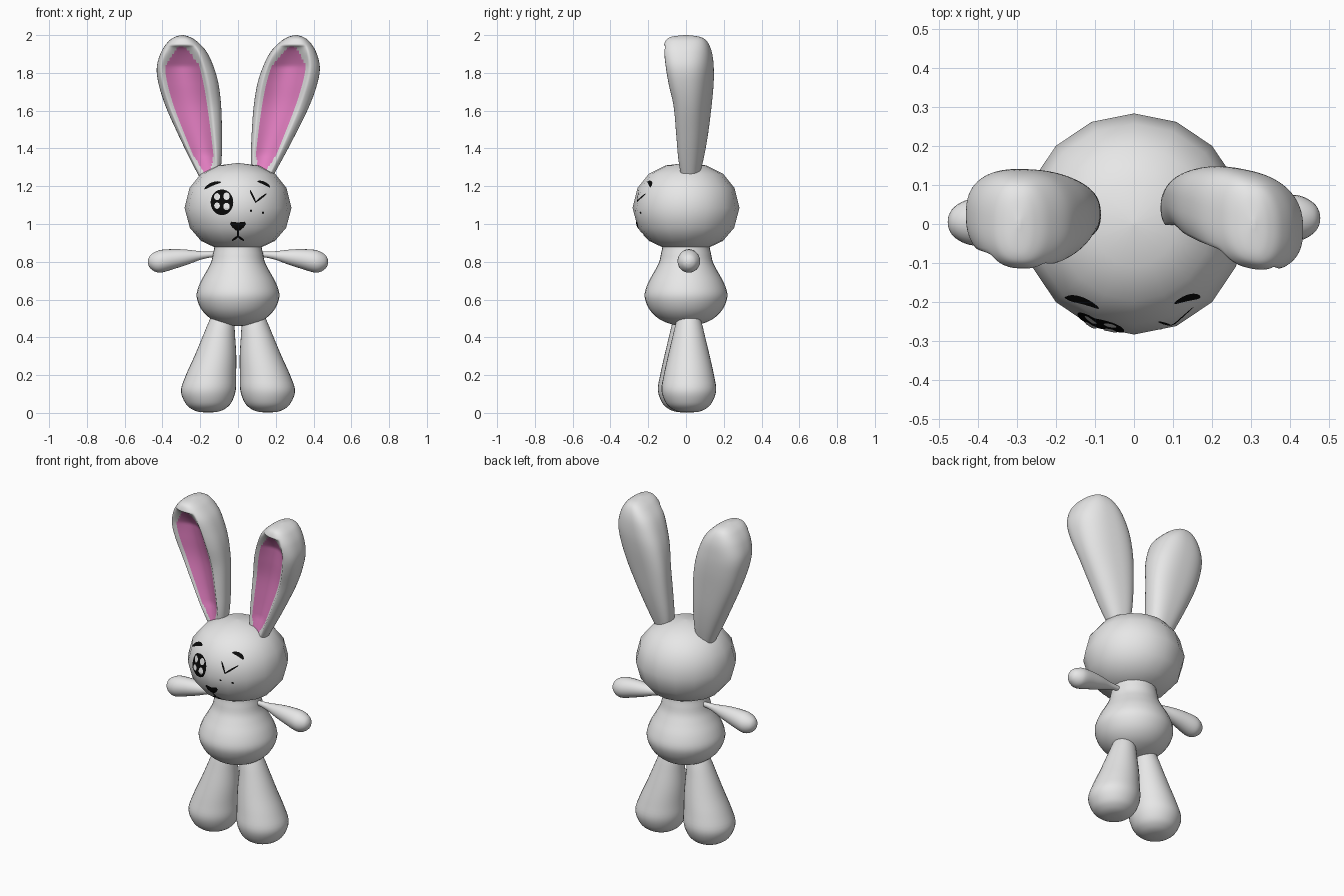
import bpy, bmesh, math
from mathutils import Vector
from mathutils.bvhtree import BVHTree

if "Cube" in bpy.data.objects:
    bpy.data.objects.remove(bpy.data.objects["Cube"])


def material(name, rgb):
    m = bpy.data.materials.new(name)
    m.diffuse_color = (*rgb, 1)
    m.use_nodes = True
    m.node_tree.nodes["Principled BSDF"].inputs["Base Color"].default_value = m.diffuse_color
    return m


GREY = material("pale grey", (0.8, 0.8, 0.8))
PINK = material("ear pink", (0.80, 0.22, 0.56))
BLACK = material("black", (0.003, 0.003, 0.003))


def finish(name, bm, mats, fix=True):
    if fix:
        bmesh.ops.recalc_face_normals(bm, faces=bm.faces)
    me = bpy.data.meshes.new(name)
    for f in bm.faces:
        f.smooth = True
    bm.to_mesh(me)
    bm.free()
    for m in mats:
        me.materials.append(m)
    ob = bpy.data.objects.new(name, me)
    bpy.context.collection.objects.link(ob)
    return ob


def smooth_rows(rows, steps):
    """Catmull-Rom interpolation between table rows."""
    out = []
    n = len(rows)
    for i in range(n - 1):
        a, b, c, d = (rows[max(0, min(n - 1, j))] for j in (i - 1, i, i + 1, i + 2))
        for s in range(steps):
            t = s / steps
            out.append([0.5 * (2 * q + (r - p) * t + (2 * p - 5 * q + 4 * r - u) * t * t
                               + (3 * q - p - 3 * r + u) * t ** 3)
                        for p, q, r, u in zip(a, b, c, d)])
    out.append(list(rows[-1]))
    return out


def skin(bm, rings):
    """Bridge closed rings of points and cap both ends."""
    vr = [[bm.verts.new(p) for p in r] for r in rings]
    n = len(vr[0])
    for a, b in zip(vr, vr[1:]):
        for k in range(n):
            bm.faces.new((a[k], a[(k + 1) % n], b[(k + 1) % n], b[k]))
    bm.faces.new(vr[0])
    bm.faces.new(vr[-1])


def round_part(name, rows, along="z", segs=32, steps=4, y=0.0, side=1):
    """rows: (position along axis, radius, centre offset on the other axis)."""
    if steps > 1:
        rows = smooth_rows(rows, steps)
    rings = []
    for d, r, c in rows:
        r = max(r, 0.001)
        ring = []
        for k in range(segs):
            a = 2 * math.pi * k / segs
            u, v = r * math.cos(a), r * math.sin(a)
            p = (c + u, y + v, d) if along == "z" else (d, y + v, c + u)
            ring.append((side * p[0], p[1], p[2]))
        rings.append(ring)
    bm = bmesh.new()
    skin(bm, rings)
    return finish(name, bm, [GREY])


# Head: coarse sixteen-sided ball
head = round_part("head", [(0.855, 0.0, 0), (0.87, 0.11, 0), (0.91, 0.195, 0), (0.98, 0.255, 0),
                           (1.085, 0.283, 0), (1.19, 0.257, 0), (1.265, 0.197, 0),
                           (1.31, 0.108, 0), (1.323, 0.0, 0)], segs=16, steps=1)

# Pear-shaped body
round_part("body", [(0.46, 0, 0), (0.465, 0.06, 0), (0.49, 0.13, 0), (0.53, 0.18, 0),
                    (0.58, 0.21, 0), (0.63, 0.219, 0), (0.69, 0.2, 0), (0.75, 0.167, 0),
                    (0.80, 0.142, 0), (0.86, 0.128, 0), (0.9, 0.11, 0), (0.91, 0, 0)])

# Arms and legs
ARM = [(0.10, 0.012, 0.84), (0.15, 0.016, 0.838), (0.20, 0.023, 0.833), (0.27, 0.040, 0.824),
       (0.33, 0.051, 0.816), (0.40, 0.060, 0.804), (0.435, 0.054, 0.80), (0.463, 0.036, 0.80),
       (0.475, 0.015, 0.80), (0.477, 0, 0.80)]
LEG = [(0.002, 0, 0.158), (0.006, 0.05, 0.158), (0.022, 0.09, 0.158), (0.055, 0.123, 0.158),
       (0.12, 0.145, 0.157), (0.2, 0.133, 0.143), (0.3, 0.111, 0.12), (0.4, 0.087, 0.102),
       (0.47, 0.07, 0.09), (0.51, 0.055, 0.085), (0.53, 0.03, 0.083), (0.535, 0, 0.083)]
for tag, s, ya, yl in (("left", -1, 0.005, -0.004), ("right", 1, 0.015, 0.015)):
    round_part(tag + "_arm", ARM, along="x", segs=24, y=ya, side=s)
    round_part(tag + "_leg", LEG, y=yl, side=s)

# Ears: rows of height, inner edge, outer edge, front, back
EAR = [(1.22, 0.10, 0.19, -0.02, 0.06), (1.34, 0.087, 0.252, -0.04, 0.088),
       (1.47, 0.085, 0.315, -0.05, 0.11), (1.62, 0.089, 0.382, -0.062, 0.127),
       (1.74, 0.103, 0.42, -0.09, 0.138), (1.83, 0.128, 0.43, -0.108, 0.14),
       (1.91, 0.165, 0.407, -0.118, 0.132), (1.965, 0.215, 0.37, -0.108, 0.11),
       (1.99, 0.255, 0.335, -0.08, 0.075), (2.0, 0.29, 0.30, -0.01, 0.01)]


def pink_taper(z):
    return max(0, min(1, (1.945 - z) / 0.11, (z - 1.25) / 0.12)) ** 0.5


def ear(name, side, slope, base_shift, lean):
    n = 72
    rings = []
    rows = smooth_rows(EAR, 8)
    for z, inner, outer, yf, yb in rows:
        shift = base_shift + lean * (z - 1.27)
        cx, hw = side * ((inner + outer) / 2 + shift), (outer - inner) / 2
        ym, hy = (yf + yb) / 2, (yb - yf) / 2
        ring = []
        for k in range(n):
            a = 2 * math.pi * k / n
            c, s = math.cos(a), math.sin(a)
            u = math.copysign(abs(c) ** 0.8, c)
            v = math.copysign(abs(s) ** 0.8, s)
            y = ym + hy * v + slope * hw * u
            if s < 0:  # hollow front
                y += 0.75 * hy * pink_taper(z) * max(0, 1 - ((u + 0.1) / 0.75) ** 2)
            ring.append((cx + hw * u, y, z))
        rings.append(ring)
    bm = bmesh.new()
    skin(bm, rings)
    bm.faces.ensure_lookup_table()
    # Pink inner ear on the hollow front faces
    for i in range(len(rows) - 1):
        z = (rows[i][0] + rows[i + 1][0]) / 2
        for k in range(n // 2, n):
            c = math.cos(2 * math.pi * (k + 0.5) / n)
            u = math.copysign(abs(c) ** 0.8, c)
            if 1.27 < z < 1.94 and abs(u + 0.1) < 0.6 * pink_taper(z):
                bm.faces[i * n + k].material_index = 1
    finish(name, bm, [GREY, PINK])


ear("left_ear", -1, -0.04, 0, 0)
ear("right_ear", 1, -0.2, -0.022, 0.045)

# Face details: thin plates laid on the head
tree = BVHTree.FromPolygons([v.co for v in head.data.vertices],
                            [list(p.vertices) for p in head.data.polygons])


def ellipse(x, z, rx, rz, rot=0, bend=0, n=24):
    pts = []
    ca, sa = math.cos(math.radians(rot)), math.sin(math.radians(rot))
    for k in range(n):
        a = 2 * math.pi * k / n
        u, v = rx * math.cos(a), rz * math.sin(a) - bend * math.cos(a) ** 2
        pts.append((x + u * ca - v * sa, z + u * sa + v * ca))
    return pts


def stroke(x0, z0, x1, z1, w):
    return ellipse((x0 + x1) / 2, (z0 + z1) / 2, math.hypot(x1 - x0, z1 - z0) / 2, w,
                   math.degrees(math.atan2(z1 - z0, x1 - x0)))


def plates(name, outlines, mat, lift=0.003):
    bm = bmesh.new()

    def put(x, z):
        hit = tree.ray_cast(Vector((x, -1, z)), Vector((0, 1, 0)))[0]
        return bm.verts.new((x, hit.y - lift, z))
    for pts in outlines:
        n = len(pts)
        mx, mz = sum(p[0] for p in pts) / n, sum(p[1] for p in pts) / n
        mid = put(mx, mz)
        prev = None
        for j in range(1, 6):
            t = j / 5
            ring = [put(mx + (x - mx) * t, mz + (z - mz) * t) for x, z in pts]
            for k in range(n):
                m = (k + 1) % n
                bm.faces.new((prev[k], ring[k], ring[m], prev[m]) if prev
                             else (mid, ring[k], ring[m]))
            prev = ring
    finish(name, bm, [mat], fix=False)


plates("open_eye", [ellipse(-0.085, 1.115, 0.06, 0.068)], BLACK)
plates("eye_highlights", [ellipse(-0.085 + dx, 1.115 + dz, r, r * 1.15) for dx, dz, r in
                          ((-0.026, 0.03, 0.016), (0.024, 0.032, 0.017),
                           (-0.026, -0.018, 0.015), (0.024, -0.022, 0.017))], GREY, 0.005)
plates("winking_eye", [stroke(0.063, 1.18, 0.095, 1.112, 0.005),
                       stroke(0.09, 1.113, 0.152, 1.162, 0.005)], BLACK)
plates("eyebrows", [ellipse(-0.137, 1.211, 0.048, 0.009, 23, 0.008),
                    ellipse(0.139, 1.216, 0.037, 0.008, -25, 0.006)], BLACK)
plates("freckles", [ellipse(0.069, 1.07, 0.006, 0.006), ellipse(0.132, 1.06, 0.006, 0.006)], BLACK)
plates("nose", [[(-0.036, 1.012), (-0.042, 1.0), (-0.03, 0.982), (-0.01, 0.965), (0.01, 0.965),
                 (0.03, 0.982), (0.042, 1.0), (0.036, 1.012), (0, 1.008)]], BLACK)
plates("mouth", [stroke(0, 0.97, 0, 0.928, 0.006), stroke(-0.032, 0.912, 0.004, 0.937, 0.006),
                 stroke(0.032, 0.912, -0.004, 0.937, 0.006)], BLACK)
